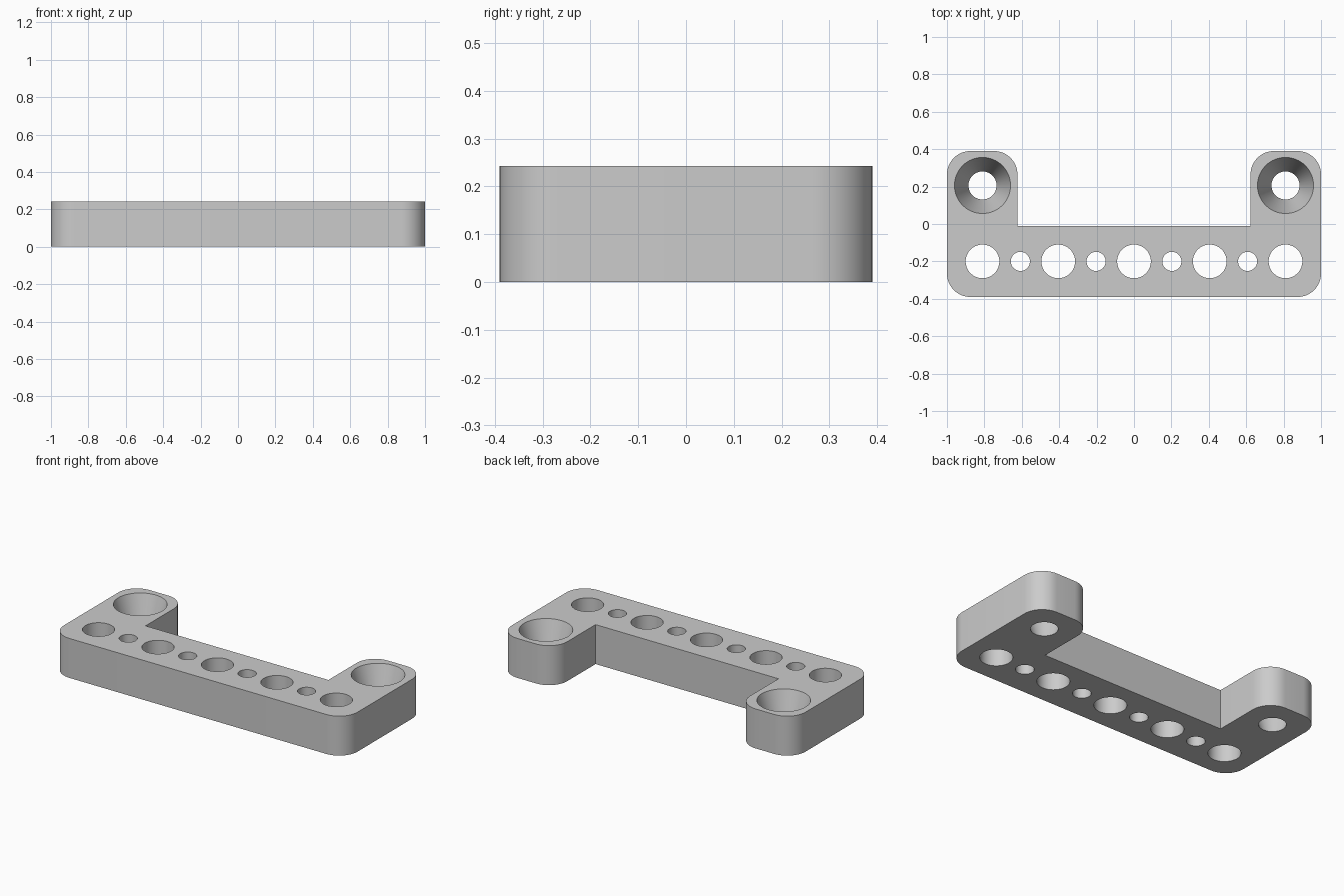
import bpy
import bmesh
from math import cos, sin, pi
from mathutils import Matrix

cube = bpy.data.objects.get("Cube")
if cube:
    bpy.data.objects.remove(cube, do_unlink=True)

HEIGHT = 0.243
HALF_X, HALF_Y = 1.0, 0.39
ARM_INNER_X, BAR_BACK_Y = 0.623, -0.01
CORNER = 0.125
PITCH = 0.2025
OVERCUT = 0.05

grey = bpy.data.materials.new("light grey")
grey.use_nodes = True
colour = (0.6, 0.6, 0.6, 1)
grey.diffuse_color = colour
grey.node_tree.nodes["Principled BSDF"].inputs["Base Color"].default_value = colour


def arc(cx, cy, start, steps=12):
    """Quarter circle, counter-clockwise from the start angle."""
    angles = [start + pi / 2 * i / steps for i in range(steps + 1)]
    return [(cx + CORNER * cos(a), cy + CORNER * sin(a)) for a in angles]


def make_object(name, bm):
    bmesh.ops.recalc_face_normals(bm, faces=bm.faces)
    mesh = bpy.data.meshes.new(name)
    bm.to_mesh(mesh)
    bm.free()
    obj = bpy.data.objects.new(name, mesh)
    bpy.context.collection.objects.link(obj)
    return obj


# U-shaped plate: right half of the outline, mirrored to the left
right_half = (arc(HALF_X - CORNER, CORNER - HALF_Y, -pi / 2)
              + arc(HALF_X - CORNER, HALF_Y - CORNER, 0)
              + arc(ARM_INNER_X + CORNER, HALF_Y - CORNER, pi / 2)
              + [(ARM_INNER_X, BAR_BACK_Y)])
outline = right_half + [(-x, y) for x, y in reversed(right_half)]
bm = bmesh.new()
base = bm.faces.new([bm.verts.new((x, y, 0)) for x, y in outline])
top = bmesh.ops.extrude_face_region(bm, geom=[base], use_keep_orig=True)
bmesh.ops.translate(bm, vec=(0, 0, HEIGHT),
                    verts=[v for v in top["geom"] if isinstance(v, bmesh.types.BMVert)])
plate = make_object("mounting_plate", bm)
plate.data.materials.append(grey)

# Hole cutters: alternating large and small bores, and tapered arm holes
bm = bmesh.new()


def add_hole(x, y, bottom_radius, top_radius):
    flare = (top_radius - bottom_radius) / HEIGHT * OVERCUT
    bmesh.ops.create_cone(bm, cap_ends=True, segments=64,
                          radius1=bottom_radius - flare, radius2=top_radius + flare,
                          depth=HEIGHT + 2 * OVERCUT,
                          matrix=Matrix.Translation((x, y, HEIGHT / 2)))


for i in range(-4, 5):
    radius = 0.051 if i % 2 else 0.09
    add_hole(i * PITCH, -0.2, radius, radius)
for side in (-1, 1):
    add_hole(side * 4 * PITCH, 0.206, 0.075, 0.15)
cutter = make_object("hole_cutter", bm)
cutter.hide_render = True

cut = plate.modifiers.new("holes", 'BOOLEAN')
cut.operation = 'DIFFERENCE'
cut.solver = 'EXACT'
cut.object = cutter
bpy.ops.object.select_all(action='DESELECT')
plate.select_set(True)
bpy.context.view_layer.objects.active = plate
bpy.ops.object.modifier_apply(modifier=cut.name)
bpy.data.objects.remove(cutter, do_unlink=True)
bpy.ops.object.shade_smooth_by_angle()
